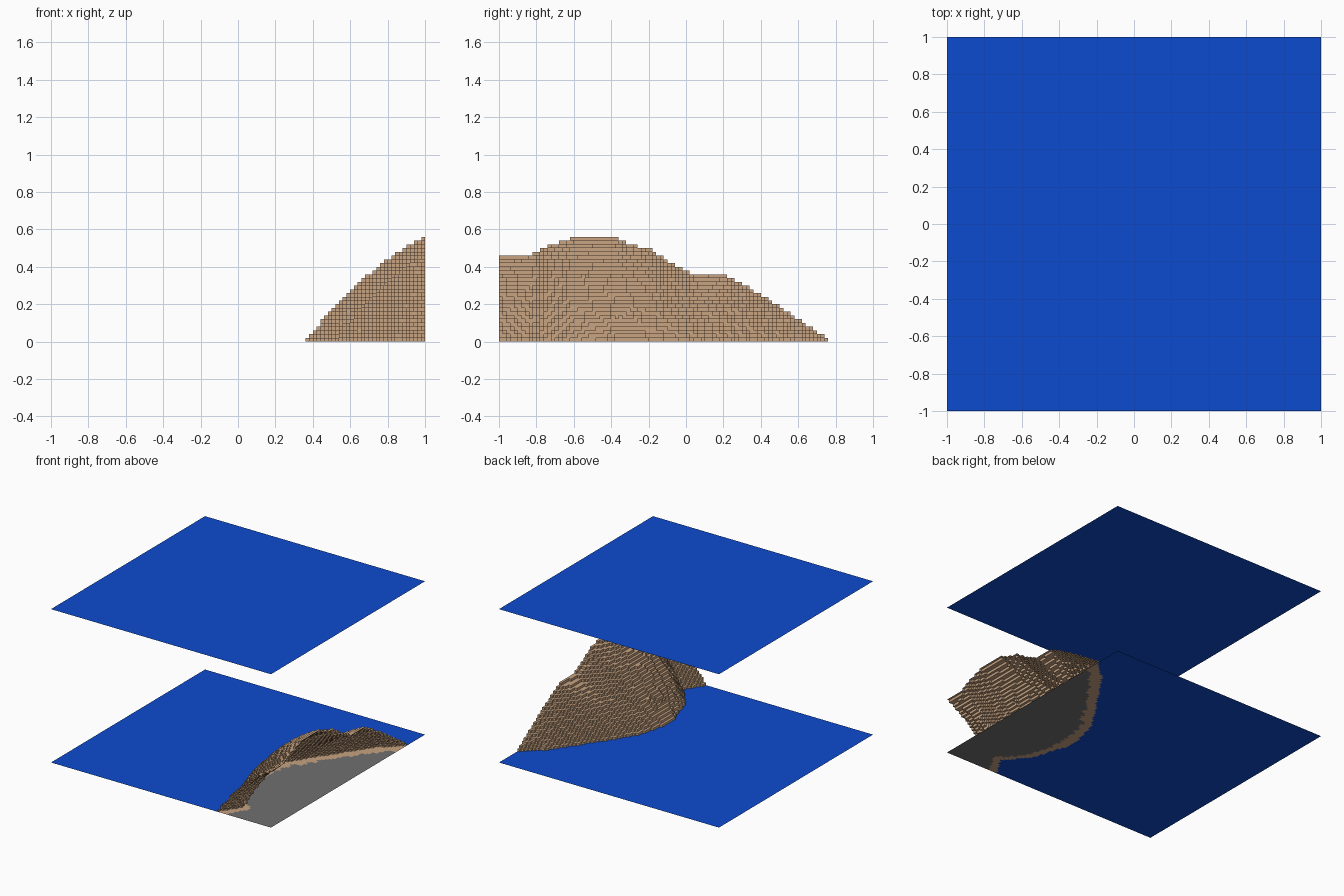
import bpy, bmesh, math
from mathutils import Vector, noise

if "Cube" in bpy.data.objects:
    bpy.data.objects.remove(bpy.data.objects["Cube"])

N = 100          # cells per side
C = 2.0 / N      # cell size, also the terrace height


def material(name, rgb):
    m = bpy.data.materials.new(name)
    m.diffuse_color = (*rgb, 1)
    m.use_nodes = True
    m.node_tree.nodes["Principled BSDF"].inputs["Base Color"].default_value = m.diffuse_color
    return m


BLUE = material("water blue", (0.004, 0.070, 0.62))
TAN = material("sand tan", (0.578, 0.371, 0.223))
GRAY = material("stone gray", (0.16, 0.16, 0.16))

# Shoreline of the hill: (y, x where the hill starts)
SHORE = [(-1, .51), (-.92, .56), (-.83, .63), (-.74, .53), (-.63, .445),
         (-.35, .365), (-.2, .36), (0, .42), (.15, .51), (.53, .775),
         (.62, .84), (.77, 1.0)]
# Height of the hill along the cut edge x = 1: (y, z)
CREST = [(-1, .455), (-.9, .455), (-.8, .475), (-.75, .51), (-.68, .535), (-.6, .555),
         (-.38, .555), (-.3, .525), (-.17, .485), (-.1, .43), (0, .38), (.05, .36),
         (.2, .355), (.3, .31), (.4, .25), (.5, .19), (.6, .12), (.7, .055), (.77, 0)]


def lerp(table, y):
    for (a, p), (b, q) in zip(table, table[1:]):
        if y <= b:
            return p + (q - p) * (y - a) / (b - a)
    return table[-1][1]


def level(i, j):
    """Number of terraces above water in cell i, j."""
    x, y = -1 + (i + .5) * C, -1 + (j + .5) * C
    if y > .76:
        return 0
    wobble = noise.noise(Vector((x * 9, y * 9, 3)))
    shore = lerp(SHORE, y) + .02 * wobble * (1 - x) / .6
    if x < shore:
        return 0
    t = (x - shore) / (1.001 - shore)
    h = lerp(CREST, y) * (t + .5 * t * (1 - t))
    h += .012 * noise.noise(Vector((x * 22, y * 22, 7))) * (1 - t)
    return max(1, math.ceil(h / C - .3))


L = [[level(i, j) for j in range(N)] for i in range(N)]


def build(name, quads, mat):
    verts = [v for q in quads for v in q]
    faces = [tuple(range(k, k + 4)) for k in range(0, len(verts), 4)]
    me = bpy.data.meshes.new(name)
    me.from_pydata(verts, [], faces)
    bm = bmesh.new()
    bm.from_mesh(me)
    bmesh.ops.remove_doubles(bm, verts=bm.verts, dist=1e-4)
    bm.to_mesh(me)
    bm.free()
    me.materials.append(mat)
    ob = bpy.data.objects.new(name, me)
    bpy.context.collection.objects.link(ob)


def flat(i0, i1, j0, j1, z):
    x0, x1, y0, y1 = (-1 + k * C for k in (i0, i1, j0, j1))
    return [(x0, y0, z), (x1, y0, z), (x1, y1, z), (x0, y1, z)]


# Ground sheet: water outside, sand at the rim, stone under the hill
def kind(i, j):
    if L[i][j] == 0:
        return 0
    return 1 if L[i][j] < 5 + 2 * noise.noise(Vector((i * .1, j * .45, 1))) else 2


ground = ([], [], [])
for j in range(N):
    start = 0
    for i in range(1, N + 1):
        if i == N or kind(i, j) != kind(start, j):
            ground[kind(start, j)].append(flat(start, i, j, j + 1, 0))
            start = i
build("lower_water_sheet", ground[0], BLUE)
build("sand_rim_floor", ground[1], TAN)
build("stone_floor", ground[2], GRAY)

# Terraced hill shell, open along the two cut edges
hill = []
for i in range(N):
    for j in range(N):
        a = L[i][j]
        if a:
            hill.append(flat(i, i + 1, j, j + 1, a * C))
        x, y = -1 + (i + 1) * C, -1 + (j + 1) * C
        if i + 1 < N and L[i + 1][j] != a:
            b = L[i + 1][j]
            z0, z1 = a * C, b * C
            hill.append([(x, y, z0), (x, y - C, z0), (x, y - C, z1), (x, y, z1)])
        if j + 1 < N and L[i][j + 1] != a:
            b = L[i][j + 1]
            z0, z1 = a * C, b * C
            hill.append([(x - C, y, z0), (x, y, z0), (x, y, z1), (x - C, y, z1)])
build("terraced_hill", hill, TAN)

# Upper water sheet
build("upper_water_sheet", [flat(0, N, 0, N, 1.26)], BLUE)
